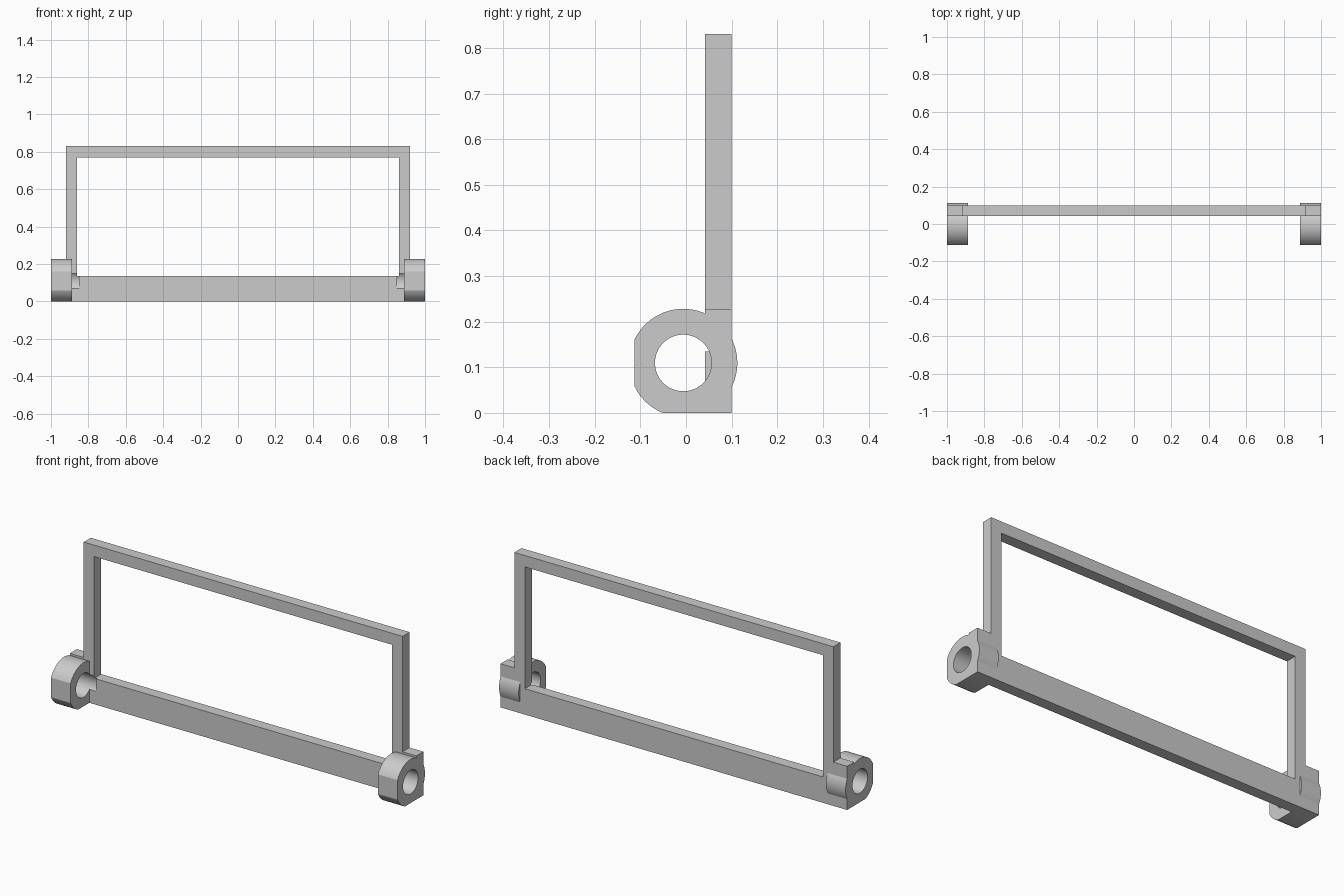
import bpy, bmesh, math

if "Cube" in bpy.data.objects:
    bpy.data.objects.remove(bpy.data.objects["Cube"])

CY, CZ = -0.006, 0.1095      # axis of the pivot holes
R_OUT, R_HOLE = 0.1185, 0.062


def prism(name, pts, to3d, depth_vec):
    """Closed prism from a 2D outline."""
    bm = bmesh.new()
    face = bm.faces.new([bm.verts.new(to3d(*p)) for p in pts])
    new = bmesh.ops.extrude_face_region(bm, geom=[face])["geom"]
    bmesh.ops.translate(bm, vec=depth_vec,
                        verts=[g for g in new if isinstance(g, bmesh.types.BMVert)])
    bmesh.ops.recalc_face_normals(bm, faces=bm.faces)
    me = bpy.data.meshes.new(name)
    bm.to_mesh(me)
    bm.free()
    ob = bpy.data.objects.new(name, me)
    bpy.context.collection.objects.link(ob)
    return ob


def arc(radius, a0, a1, n, end=True):
    return [(CY + radius * math.cos(a0 + (a1 - a0) * i / n),
             CZ + radius * math.sin(a0 + (a1 - a0) * i / n))
            for i in range(n + (1 if end else 0))]


def boolean(target, tool, op):
    mod = target.modifiers.new(op, 'BOOLEAN')
    mod.object, mod.operation, mod.solver = tool, op, 'EXACT'
    bpy.context.view_layer.objects.active = target
    bpy.ops.object.modifier_apply(modifier=mod.name)
    bpy.data.objects.remove(tool)


# Rectangular frame with stepped lower corners: half outline, mirrored
half = [(0, 0), (1, 0), (1, .228), (.92, .228), (.92, .83),
        (0, .83), (0, .77), (.86, .77), (.86, .135), (0, .135)]
# outline opened into one C-shaped half
frame = prism("frame", half[:6] + half[6:],
              lambda x, z: (x, 0.042, z), (0, 0.058, 0))
bm = bmesh.new()
bm.from_mesh(frame.data)
seam = [f for f in bm.faces if all(abs(v.co.x) < 1e-6 for v in f.verts)]
bmesh.ops.delete(bm, geom=seam, context='FACES')
# the C outline's inner closing edge lies on the lower bar's end, also a seam
geom = bm.verts[:] + bm.edges[:] + bm.faces[:]
bmesh.ops.mirror(bm, geom=geom, axis='X', merge_dist=1e-4)
bmesh.ops.remove_doubles(bm, verts=bm.verts, dist=1e-4)
bmesh.ops.recalc_face_normals(bm, faces=bm.faces)
bm.to_mesh(frame.data)
bm.free()

# Pivot lug outline: circle flattened at the front and underneath
b = math.acos(CZ / R_OUT)
f = math.acos((0.113 + CY) / R_OUT)
lug = ([(0.09, 0.0)] + arc(R_OUT, -0.6, math.pi - f, 48)
       + arc(R_OUT, math.pi + f, 1.5 * math.pi - b, 12))
hole = arc(R_HOLE, 0, 2 * math.pi, 64, end=False)

# Lugs joined on, then bored; the bore runs a little into the lower bar
for s in (-1, 1):
    boolean(frame, prism("lug", lug, lambda y, z: (s * 0.887, y, z), (s * 0.113, 0, 0)), 'UNION')
for s in (-1, 1):
    boolean(frame, prism("bore", hole, lambda y, z: (s * 0.85, y, z), (s * 0.2, 0, 0)), 'DIFFERENCE')

frame.name = "pivoting_frame"
bpy.ops.object.select_all(action='DESELECT')
frame.select_set(True)
bpy.context.view_layer.objects.active = frame
bpy.ops.object.shade_smooth_by_angle(angle=math.radians(25))
